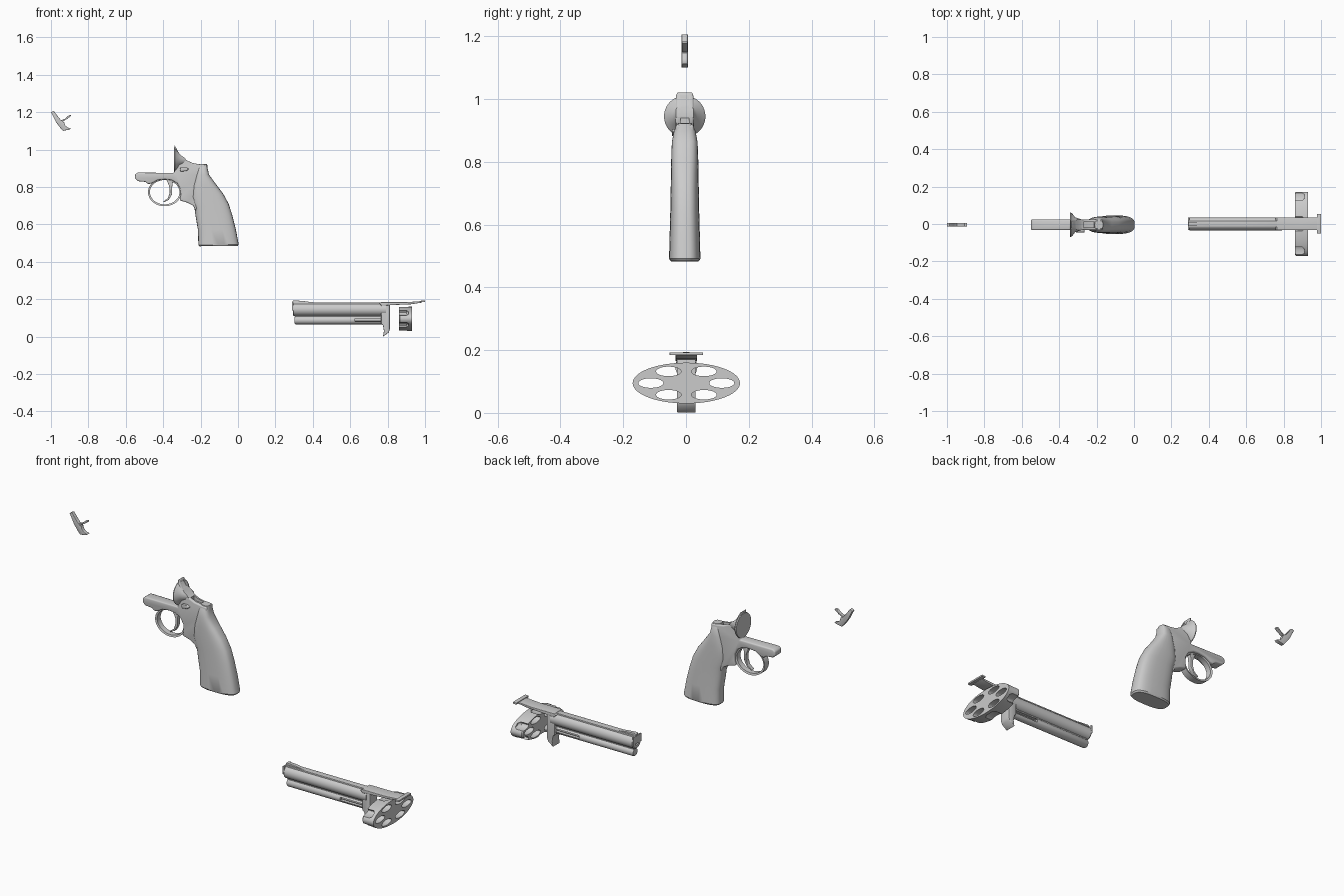
import bpy, bmesh, math
from math import sin, cos, pi

if "Cube" in bpy.data.objects:
    bpy.data.objects.remove(bpy.data.objects["Cube"])

FY = -0.004   # centre plane of frame group
BY = 0.001    # centre plane of barrel group


def finish(name, bm, bevel=0.0, smooth=True):
    bmesh.ops.recalc_face_normals(bm, faces=bm.faces)
    me = bpy.data.meshes.new(name)
    bm.to_mesh(me)
    bm.free()
    ob = bpy.data.objects.new(name, me)
    bpy.context.collection.objects.link(ob)
    bpy.ops.object.select_all(action='DESELECT')
    ob.select_set(True)
    bpy.context.view_layer.objects.active = ob
    if bevel:
        m = ob.modifiers.new("bevel", 'BEVEL')
        m.width, m.segments, m.limit_method = bevel, 3, 'ANGLE'
        m.angle_limit = math.radians(50)
        bpy.ops.object.modifier_apply(modifier=m.name)
    if smooth:
        bpy.ops.object.shade_smooth_by_angle(angle=math.radians(35))
    return ob


def loft(name, rings, closed=False, **kw):
    """Skin a list of equal-length point rings."""
    bm = bmesh.new()
    vs = [[bm.verts.new(p) for p in r] for r in rings]
    n = len(rings[0])
    pairs = list(zip(vs, vs[1:])) + ([(vs[-1], vs[0])] if closed else [])
    for a, b in pairs:
        for i in range(n):
            bm.faces.new((a[i], a[(i + 1) % n], b[(i + 1) % n], b[i]))
    if not closed:
        bm.faces.new(vs[0])
        bm.faces.new(vs[-1])
    return finish(name, bm, **kw)


def prism(name, pts, half, y=0.0, **kw):
    """Side profile (x, z) given thickness along y."""
    return loft(name, [[(x, y + s * half, z) for x, z in pts] for s in (-1, 1)], **kw)


def box(name, x0, x1, half, z0, z1, y=0.0, **kw):
    return prism(name, [(x0, z0), (x1, z0), (x1, z1), (x0, z1)], half, y, **kw)


def rod(name, stops, y, z, n=32, squash=1.0):
    """Round body along x; stops are (x, radius)."""
    return loft(name, [[(x, y + r * cos(2 * pi * i / n), z + squash * r * sin(2 * pi * i / n))
                        for i in range(n)] for x, r in stops])


def cut(ob, cutters):
    for c in cutters:
        c.hide_render = True
        m = ob.modifiers.new("cut", 'BOOLEAN')
        m.object, m.operation, m.solver = c, 'DIFFERENCE', 'EXACT'
        bpy.context.view_layer.objects.active = ob
        bpy.ops.object.modifier_apply(modifier=m.name)
        bpy.data.objects.remove(c)
    bpy.ops.object.select_all(action='DESELECT')
    ob.select_set(True)
    bpy.context.view_layer.objects.active = ob
    bpy.ops.object.shade_smooth_by_angle(angle=math.radians(35))


# Hammer body and thumb spur
prism("hammer", [(-1.0, 1.2), (-.985, 1.207), (-.965, 1.18), (-.943, 1.153), (-.93, 1.147),
                 (-.925, 1.13), (-.91, 1.118), (-.893, 1.113), (-.9, 1.107), (-.937, 1.1),
                 (-.955, 1.122), (-.975, 1.15)], .01, FY, bevel=.002)
prism("hammer_spur", [(-.95, 1.155), (-.925, 1.165), (-.905, 1.183), (-.893, 1.184),
                      (-.895, 1.177), (-.915, 1.163), (-.94, 1.148)], .009, FY, bevel=.002)

# Frame with slot for the hammer
frame = prism("frame", [(-.551, .845), (-.55, .868), (-.535, .877), (-.34, .875), (-.34, 1.025),
                        (-.315, .98), (-.28, .945), (-.24, .927), (-.2, .921), (-.165, .918),
                        (-.17, .86), (-.19, .75), (-.225, .67), (-.24, .7), (-.27, .716),
                        (-.312, .728), (-.306, .755), (-.308, .79), (-.325, .82), (-.355, .837),
                        (-.39, .841), (-.43, .837), (-.46, .82), (-.48, .815), (-.495, .827),
                        (-.535, .831)],
              .029, FY, bevel=.007)
cut(frame, [prism("slot_cutter", [(-.333, 1.1), (-.333, .98), (-.3, .935), (-.26, .915),
                                  (-.19, .906), (-.19, 1.1)], .014, FY)])

# Round recoil shield behind the cylinder window
rod("recoil_shield", [(-.343, .064), (-.338, .066), (-.33, .06), (-.315, .04), (-.27, .025)],
    FY, .945, 40)
shield = bpy.data.objects["recoil_shield"]
cut(shield, [prism("shield_cutter", [(-.334, 1.1), (-.334, 1.005), (-.315, .98), (-.28, .945),
                                     (-.24, .927), (-.2, .921), (-.2, 1.1)], .028, FY),
             ])

# Cylinder release latch, one side only
prism("latch", [(-.312, .893), (-.305, .905), (-.275, .905), (-.262, .896), (-.275, .886),
                (-.305, .882)], .008, FY - .033, bevel=.003)

# Trigger guard ring
N = 48
guard = []
for i in range(N):
    a = 2 * pi * i / N
    guard.append([(-.392 + (.079 + d) * cos(a), FY + w, .772 + (.065 + d) * sin(a))
                  for d, w in ((0, -.015), (.01, -.018), (.01, .018), (0, .015))])
loft("trigger_guard", guard, closed=True)

# Curved trigger
prism("trigger", [(-.385, .845), (-.366, .8), (-.365, .77), (-.375, .74), (-.4, .722),
                  (-.395, .718), (-.37, .731), (-.353, .76), (-.352, .8), (-.345, .845)],
      .011, FY, bevel=.002)

# Grip: rings between a front and a back point
grip = []
for fx, fz, bx, bz, w in ((-.21, .924, -.165, .922, .022), (-.216, .9, -.162, .898, .034),
                          (-.226, .86, -.155, .866, .041), (-.243, .805, -.118, .815, .043),
                          (-.25, .745, -.08, .765, .044), (-.233, .69, -.05, .71, .045),
                          (-.226, .64, -.03, .648, .046), (-.214, .57, -.012, .575, .048),
                          (-.212, .49, .004, .492, .05), (-.206, .483, -.002, .484, .045)):
    ring = []
    for i in range(32):
        c, s = cos(2 * pi * i / 32), sin(2 * pi * i / 32)
        t = .5 + .5 * math.copysign(abs(c) ** .75, c)
        ring.append((fx + (bx - fx) * t, FY + w * math.copysign(abs(s) ** .65, s),
                     fz + (bz - fz) * t))
    grip.append(ring)
loft("grip", grip)

# Barrel with bore
barrel = rod("barrel", [(.293, .031), (.298, .035), (.79, .035)], BY, .145)
cut(barrel, [rod("bore_cutter", [(.25, .016), (.7, .016)], BY, .145)])

# Lug below barrel, slotted for the ejector rod
lug = rod("barrel_lug", [(.303, .019), (.308, .022), (.79, .022)], BY, .088)
cut(lug, [box("slot_cutter", .625, .768, .05, .082, .098, BY)])
rod("ejector_rod", [(.6, .009), (.79, .009)], BY, .09, 16)
box("barrel_web", .305, .78, .012, .1, .125, BY)

# Top rib, front sight, top strap and rear sight
box("top_rib", .293, .78, .017, .165, .183, BY, bevel=.002)
prism("front_sight", [(.292, .18), (.292, .19), (.3, .194), (.35, .19), (.41, .182)],
      .01, BY, bevel=.001)
box("muzzle_plate", .29, .297, .033, .14, .182, BY)
prism("top_strap", [(.755, .176), (.765, .184), (.9, .184), (.985, .19), (.985, .182),
                    (.925, .173), (.81, .168), (.77, .165)], .034, BY, bevel=.002)
box("rear_sight", .978, 1.0, .053, .184, .193, BY, bevel=.001)

# Front of frame with hooked foot
prism("crane_block", [(.765, .18), (.812, .18), (.812, .04), (.806, .022), (.775, 0),
                      (.78, .03), (.775, .06), (.765, .068)], .03, BY, bevel=.003)

# Wide flattened cylinder: six chambers, six flutes
SQ = .065 / .171
drum = rod("cylinder", [(.86, .165), (.866, .171), (.93, .171)], BY, .095, 64, SQ)
cutters = []
for k in range(6):
    a, b = k * pi / 3, k * pi / 3 + pi / 6
    cutters.append(rod("chamber_cutter", [(.8, .04), (1, .04)], BY + .113 * cos(a),
                       .095 + SQ * .113 * sin(a), 28, SQ))
    cutters.append(rod("flute_cutter", [(.8, .042), (.9, .042), (.912, .025)],
                       BY + .183 * cos(b), .095 + SQ * .183 * sin(b), 24, SQ))
cut(drum, cutters)
